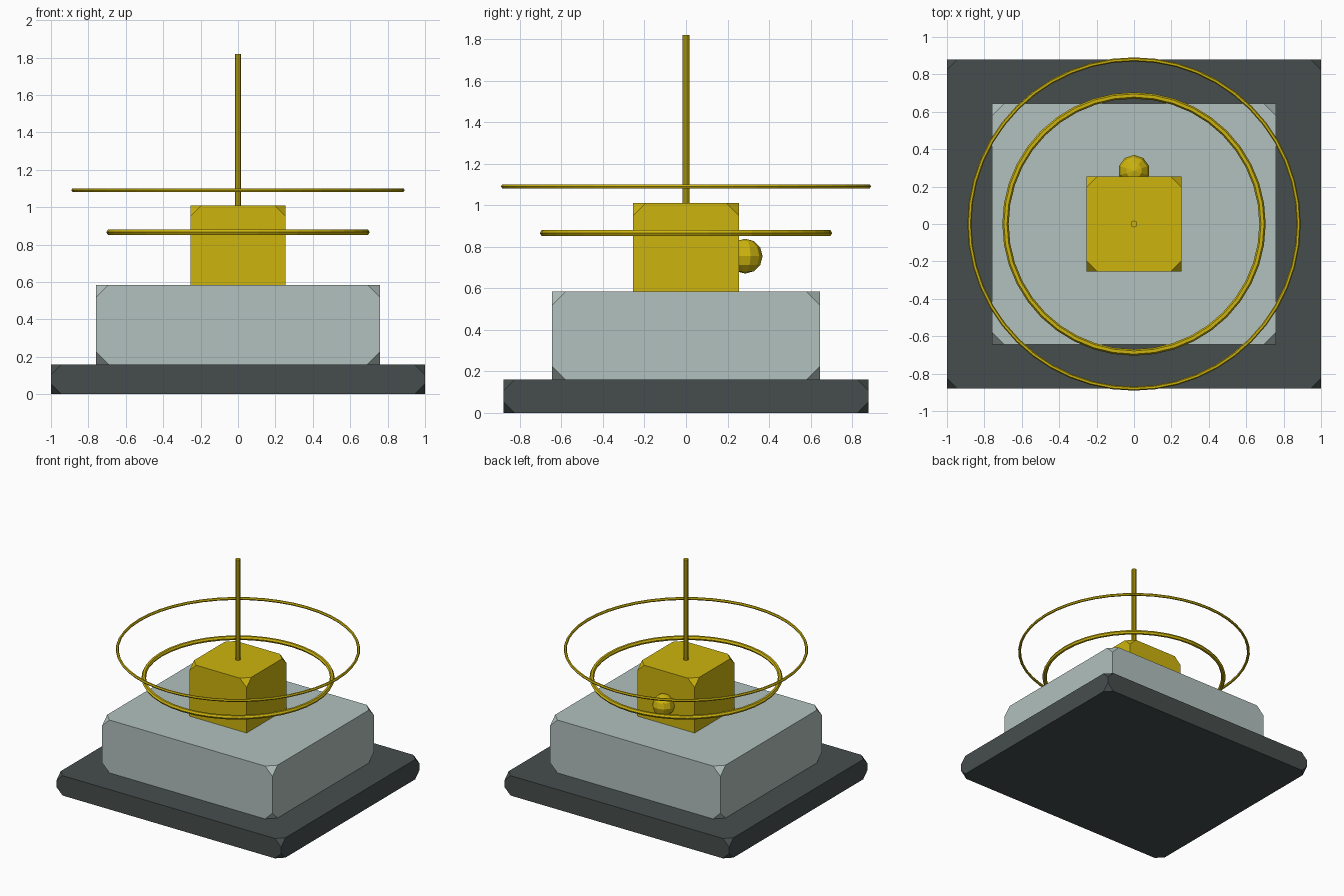
import bpy, bmesh, math
from mathutils import Matrix, Vector

if "Cube" in bpy.data.objects:
    bpy.data.objects.remove(bpy.data.objects["Cube"], do_unlink=True)


def make_material(name, rgb):
    mat = bpy.data.materials.new(name)
    mat.use_nodes = True
    mat.diffuse_color = (*rgb, 1)
    mat.node_tree.nodes["Principled BSDF"].inputs["Base Color"].default_value = (*rgb, 1)
    return mat


charcoal = make_material("charcoal", (0.061, 0.076, 0.074))
pale_grey = make_material("pale grey", (0.445, 0.533, 0.509))
gold = make_material("gold", (0.61, 0.456, 0.004))


def finish(bm, name, mat):
    bmesh.ops.recalc_face_normals(bm, faces=bm.faces)
    mesh = bpy.data.meshes.new(name)
    bm.to_mesh(mesh)
    bm.free()
    mesh.materials.append(mat)
    obj = bpy.data.objects.new(name, mesh)
    bpy.context.collection.objects.link(obj)
    return obj


def block(name, half_x, half_y, bottom, top, cut, mat):
    """Box whose eight corners are clipped to triangles."""
    bm = bmesh.new()
    size = Matrix.Diagonal((2 * half_x, 2 * half_y, top - bottom, 1))
    bmesh.ops.create_cube(bm, size=1,
                          matrix=Matrix.Translation((0, 0, (bottom + top) / 2)) @ size)
    bmesh.ops.bevel(bm, geom=bm.verts[:], offset=cut, segments=1,
                    profile=0.5, affect='VERTICES')
    return finish(bm, name, mat)


def ring(name, radius, thickness, z, segments, sides, mat):
    """Horizontal hoop spun from a small polygon section."""
    bm = bmesh.new()
    section = []
    for i in range(sides):
        a = math.tau * i / sides
        section.append(bm.verts.new((radius + thickness * math.cos(a), 0,
                                     z + thickness * math.sin(a))))
    edges = [bm.edges.new((section[i], section[(i + 1) % sides])) for i in range(sides)]
    bmesh.ops.spin(bm, geom=section + edges, cent=(0, 0, 0), axis=(0, 0, 1),
                   angle=math.tau, steps=segments, use_merge=True)
    bmesh.ops.remove_doubles(bm, verts=bm.verts, dist=0.0005)
    return finish(bm, name, mat)


# Stacked body
block("base_plate", 1.0, 0.88, 0, 0.16, 0.055, charcoal)
block("main_body", 0.758, 0.645, 0.16, 0.585, 0.065, pale_grey)
block("top_block", 0.255, 0.255, 0.5, 1.01, 0.06, gold)

# Floating hoops
ring("lower_ring", 0.687, 0.017, 0.866, 40, 6, gold)
ring("upper_ring", 0.88, 0.011, 1.091, 48, 6, gold)

# Mast
bm = bmesh.new()
bmesh.ops.create_cone(bm, cap_ends=True, segments=10, radius1=0.018, radius2=0.018,
                      depth=0.84, matrix=Matrix.Translation((0, 0, 1.4)))
finish(bm, "mast", gold)

# Rear knob
bm = bmesh.new()
bmesh.ops.create_uvsphere(bm, u_segments=10, v_segments=6, radius=0.084,
                          matrix=Matrix.Translation((0, 0.285, 0.755)))
finish(bm, "rear_knob", gold)
